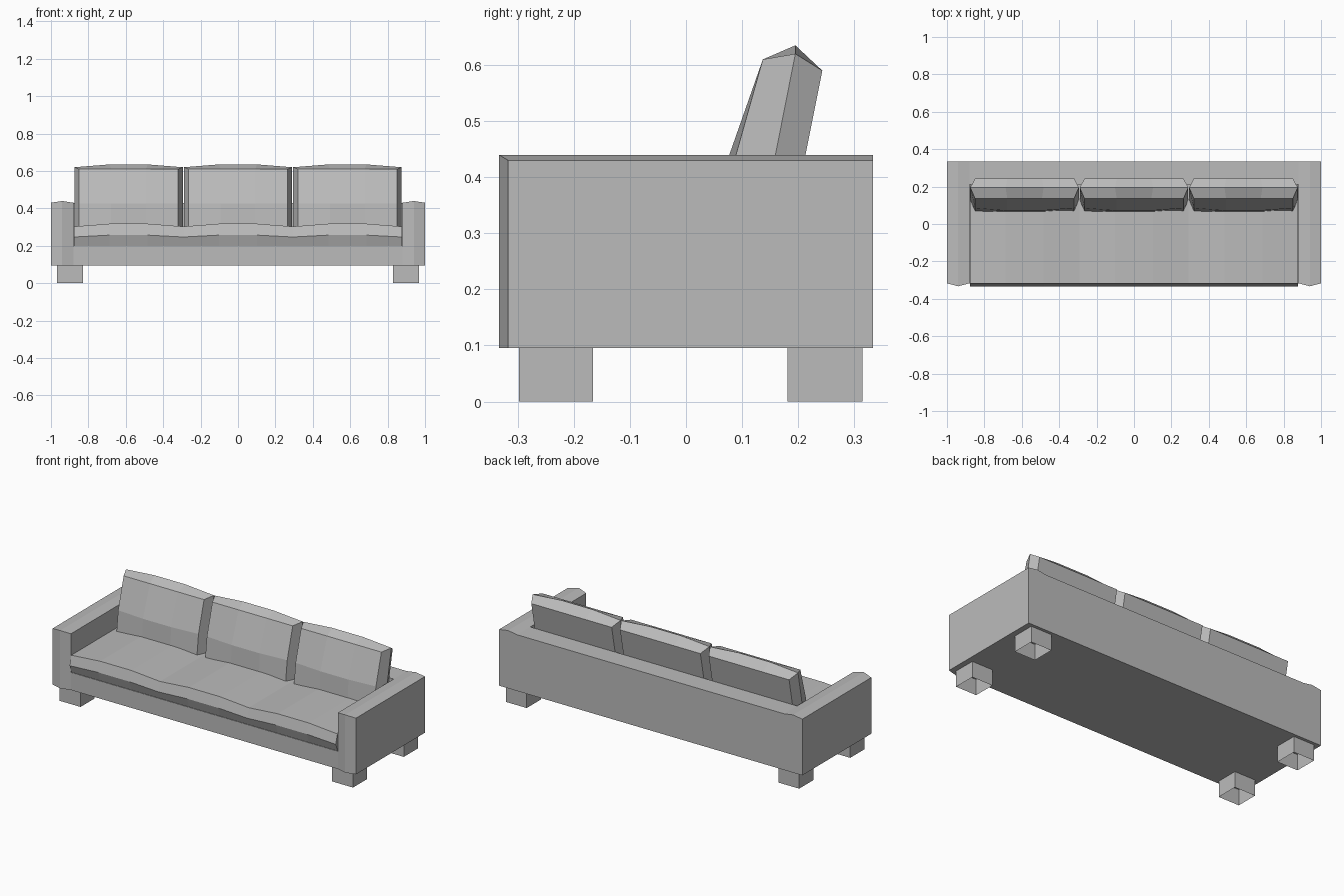
import bpy, bmesh

cube = bpy.data.objects.get("Cube")
if cube:
    bpy.data.objects.remove(cube, do_unlink=True)

fabric = bpy.data.materials.new("grey_fabric")
fabric.use_nodes = True
GREY = (0.5, 0.5, 0.5, 1)
fabric.diffuse_color = GREY
fabric.node_tree.nodes["Principled BSDF"].inputs["Base Color"].default_value = GREY


def loft(name, rings, caps):
    """Join equal closed rings of points; caps lists the index loops closing each end."""
    bm = bmesh.new()
    loops = [[bm.verts.new(p) for p in ring] for ring in rings]
    n = len(loops[0])
    for a, b in zip(loops, loops[1:]):
        for i in range(n):
            j = (i + 1) % n
            bm.faces.new((a[i], a[j], b[j], b[i]))
    for end in (loops[0], loops[-1]):
        for cap in caps:
            bm.faces.new([end[i] for i in cap])
    bmesh.ops.recalc_face_normals(bm, faces=bm.faces[:])
    mesh = bpy.data.meshes.new(name)
    bm.to_mesh(mesh)
    bm.free()
    mesh.materials.append(fabric)
    obj = bpy.data.objects.new(name, mesh)
    bpy.context.collection.objects.link(obj)
    return obj


def rect(x, y0, y1, z0, z1):
    return [(x, y0, z0), (x, y0, z1), (x, y1, z1), (x, y1, z0)]


def box(name, x0, x1, *yz):
    return loft(name, [rect(x0, *yz), rect(x1, *yz)], [(0, 1, 2, 3)])


FLOOR, BACK, FRONT = 0.095, 0.333, -0.317
INNER = 0.88  # inside face of the arms

# Frame
box("seat_base", -INNER, INNER, FRONT, BACK, FLOOR, 0.2)
box("backrest_frame", -INNER, INNER, 0.21, BACK, FLOOR, 0.43)

# Arms with a shallow ridge along the top and front
for side, label in ((1, "left"), (-1, "right")):
    rings = [rect(side * x, FRONT - bulge, BACK, FLOOR, 0.43 + bulge * 0.6)
             for x, bulge in ((INNER, 0), (0.94, 0.016), (1, 0))]
    loft(label + "_arm", rings, [(0, 1, 2, 3)])

# Hollow feet, open underneath
for side, label in ((1, "left"), (-1, "right")):
    for place, y0, y1 in (("front", -0.298, -0.166), ("back", 0.181, 0.315)):
        rings = [[(side * x, y, z) for x, y in
                  ((0.83, y0), (0.967, y0), (0.967, y1), (0.83, y1))]
                 for z in (0, FLOOR)]
        loft(f"{place}_{label}_foot", rings, [])

# Softly crowned columns across one cushion: (position, crown)
COLUMNS = ((-1, 0), (-0.35, 1), (0.35, 1), (1, 0))
CENTRES = (-0.585, 0, 0.585)

# Seat cushion in three joined swells
rings = []
for centre in CENTRES:
    for t, c in COLUMNS[1 if rings else 0:]:
        x = centre + t * 0.2925
        rings.append([(x, -0.312, 0.195), (x, -0.333, 0.247 + 0.01 * c),
                      (x, FRONT, 0.303 + 0.015 * c), (x, 0.21, 0.303 + 0.015 * c),
                      (x, 0.21, 0.195)])
loft("seat_cushion", rings, [(0, 1, 2, 3, 4)])

# Leaning back cushions, widest along their middle seam
WIDE, NARROW = 0.29, 0.265
for centre, label in zip(CENTRES, ("right", "middle", "left")):
    rings = []
    for t, c in COLUMNS:
        n, w = centre + t * NARROW, centre + t * WIDE
        rings.append([(n, 0.063, 0.24), (n, 0.085 - 0.013 * c, 0.425),
                      (n, 0.137, 0.61), (w, 0.195, 0.62 + 0.015 * c),
                      (n, 0.243, 0.59), (n, 0.173, 0.24), (w, 0.118, 0.23)])
    loft(label + "_back_cushion", rings, [(0, 1, 2, 3, 6), (3, 4, 5, 6)])
